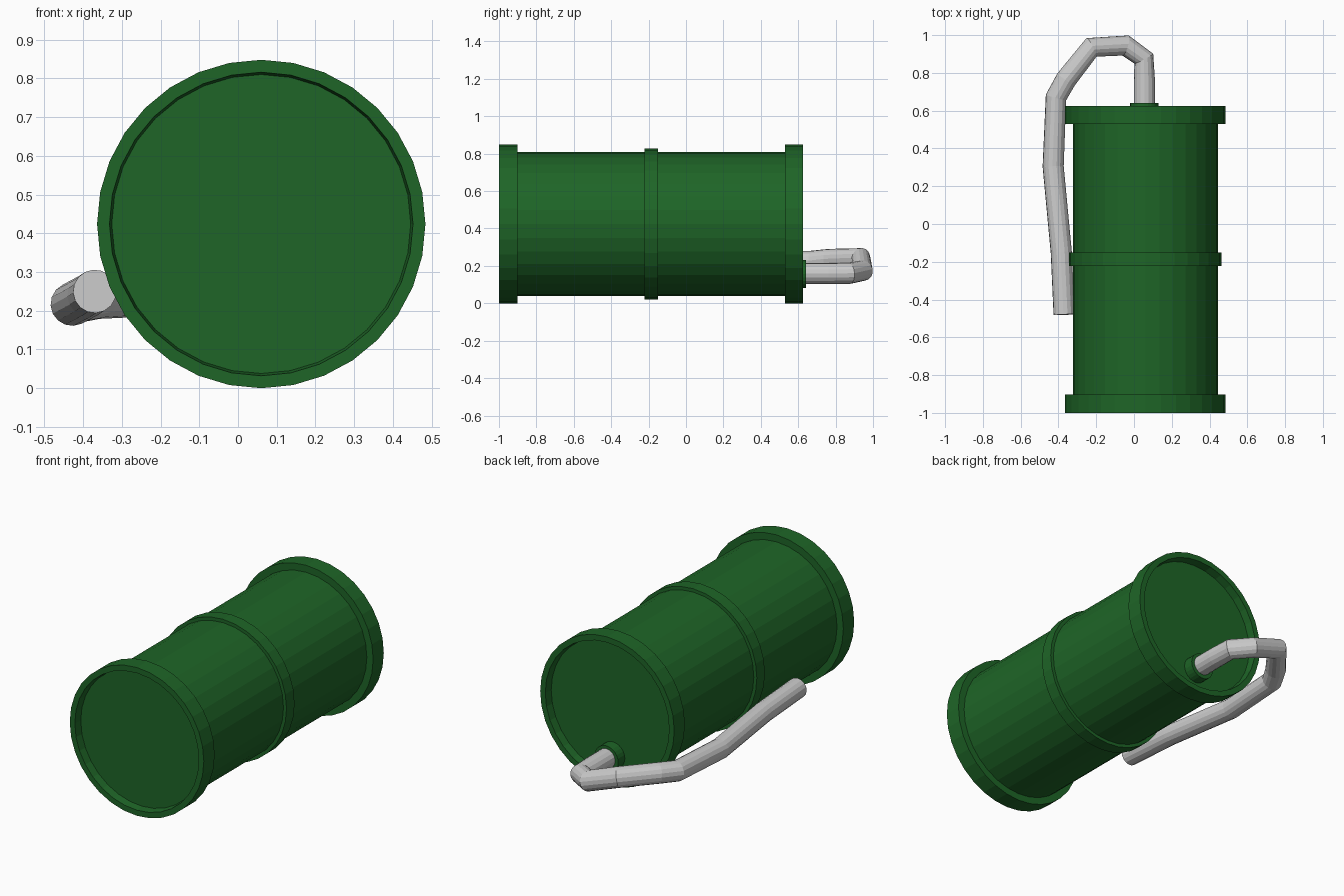
import bpy, bmesh
from math import sin, cos, pi

if "Cube" in bpy.data.objects:
    bpy.data.objects.remove(bpy.data.objects["Cube"])

CX, CZ = 0.06, 0.424          # barrel axis, running along y

green = bpy.data.materials.new("green_paint")
green.diffuse_color = (0.013, 0.13, 0.02, 1)
green.use_nodes = True
green.node_tree.nodes["Principled BSDF"].inputs["Base Color"].default_value = green.diffuse_color


def lathe_y(name, profile, x, z, sides, mat=None):
    """Revolve (radius, y) points around a y-parallel axis and close both ends."""
    bm = bmesh.new()
    rings = [[bm.verts.new((x + r * cos(2 * pi * i / sides), y,
                            z + r * sin(2 * pi * i / sides)))
              for i in range(sides)] for r, y in profile]
    for a, b in zip(rings, rings[1:]):
        for i in range(sides):
            j = (i + 1) % sides
            bm.faces.new((a[i], a[j], b[j], b[i]))
    bm.faces.new(rings[0])
    bm.faces.new(rings[-1])
    bmesh.ops.recalc_face_normals(bm, faces=bm.faces)
    me = bpy.data.meshes.new(name)
    bm.to_mesh(me)
    bm.free()
    ob = bpy.data.objects.new(name, me)
    bpy.context.collection.objects.link(ob)
    if mat:
        me.materials.append(mat)
    return ob


# Barrel: recessed ends, raised rims and a middle hoop
R, HOOP, RIM = 0.384, 0.403, 0.424
lathe_y("barrel", [
    (0.386, -0.955), (0.392, -1.0), (RIM, -1.0), (RIM, -0.902), (R, -0.902),
    (R, -0.223), (HOOP, -0.223), (HOOP, -0.15), (R, -0.15),
    (R, 0.53), (RIM, 0.53), (RIM, 0.626), (0.392, 0.626), (0.386, 0.581),
], CX, CZ, 32, green)

# Collar where the hose leaves the back end
lathe_y("hose_collar", [(0.075, 0.57), (0.075, 0.641)], 0.055, 0.157, 24, green)

# Hose: bent out of the collar and back along the side of the barrel
path = [(0.055, 0.60, 0.16), (0.055, 0.76, 0.16), (0.052, 0.875, 0.16),
        (-0.045, 0.945, 0.175), (-0.225, 0.935, 0.24), (-0.36, 0.765, 0.235),
        (-0.413, 0.67, 0.225), (-0.428, 0.305, 0.217), (-0.385, -0.15, 0.24),
        (-0.37, -0.48, 0.25)]
curve = bpy.data.curves.new("hose", 'CURVE')
curve.dimensions = '3D'
curve.bevel_depth = 0.056
curve.bevel_resolution = 6
curve.use_fill_caps = True
spline = curve.splines.new('POLY')
spline.points.add(len(path) - 1)
for p, co in zip(spline.points, path):
    p.co = (*co, 1)
spline.use_smooth = False
hose = bpy.data.objects.new("hose", curve)
bpy.context.collection.objects.link(hose)
